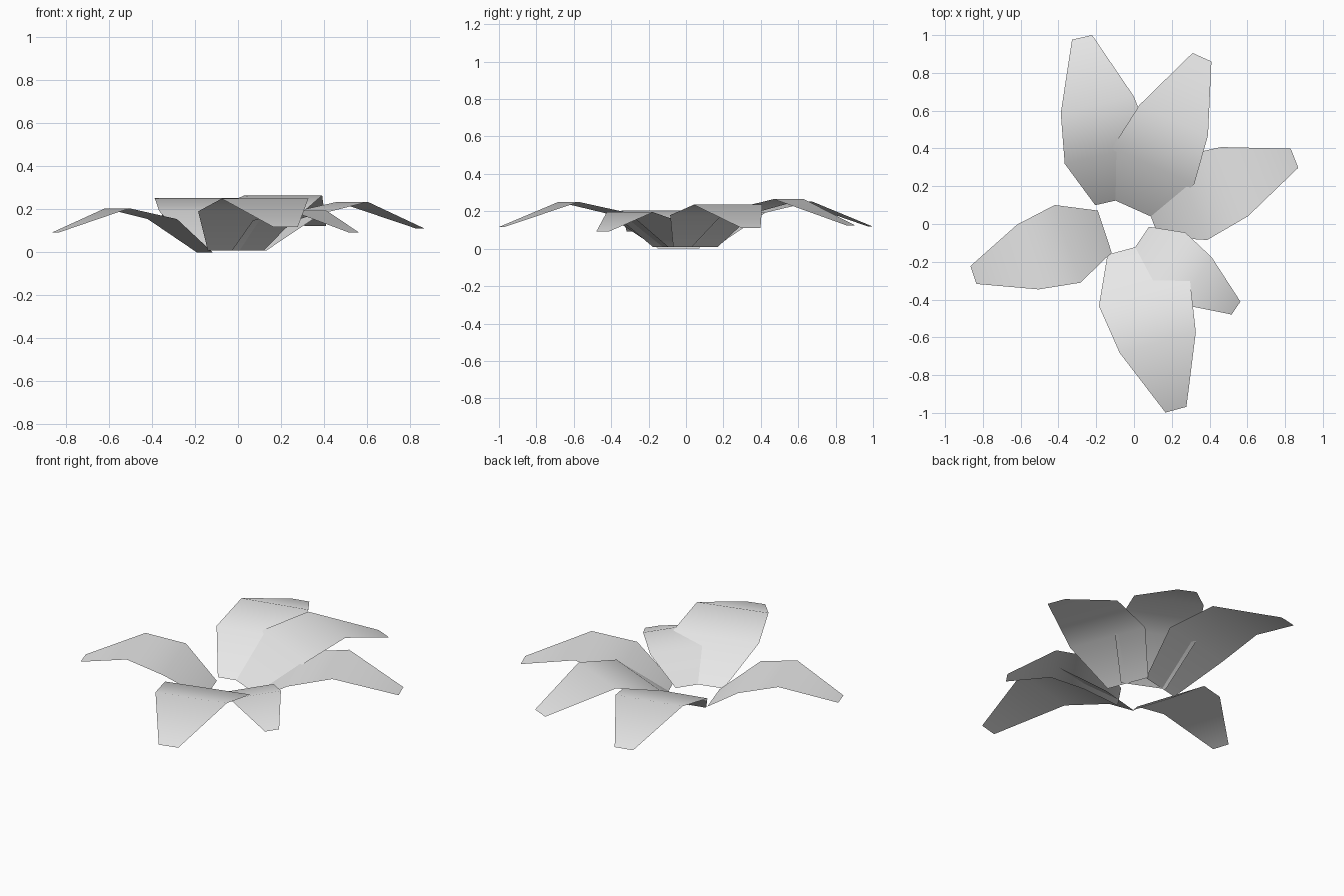
import bpy
from mathutils import Vector

cube = bpy.data.objects.get("Cube")
if cube:
    bpy.data.objects.remove(cube, do_unlink=True)

# One pale grey for every petal
grey = bpy.data.materials.new("pale_grey")
grey.use_nodes = True
colour = (0.8, 0.8, 0.8, 1)
grey.diffuse_color = colour
grey.node_tree.nodes["Principled BSDF"].inputs["Base Color"].default_value = colour

# Shared petal profile: fraction of length, of widest width, of peak height
PROFILE = [(0, 0.54, 0), (0.283, 1, 0.755), (0.585, 0.835, 1), (1, 0.23, 0.45)]


def petal(name, root, tip, width, peak, base_z=0.008):
    """Arched sheet that rises from its root and droops at its tip."""
    root, tip = Vector(root), Vector(tip)
    side = (tip - root).orthogonal().normalized()
    verts, faces = [], []
    for i, (along, wide, high) in enumerate(PROFILE):
        mid = root.lerp(tip, along)
        z = base_z + (peak - base_z) * high
        for s in (-1, 1):
            p = mid + side * (s * wide * width / 2)
            verts.append((p.x, p.y, z))
        if i:
            a = 2 * i
            faces.append((a - 2, a, a + 1, a - 1))
    mesh = bpy.data.meshes.new(name)
    mesh.from_pydata(verts, [], faces)
    mesh.materials.append(grey)
    mesh.update()
    # Petal tops face upward
    if mesh.polygons[0].normal.z < 0:
        mesh.flip_normals()
    mesh.shade_smooth()
    obj = bpy.data.objects.new(name, mesh)
    bpy.context.collection.objects.link(obj)


# Petals around the open centre
petal("right_petal", (-0.155, -0.04), (-0.85, -0.27), 0.433, 0.205, 0)
petal("back_right_petal", (-0.08, 0.128), (-0.275, 0.988), 0.475, 0.252)
petal("back_left_petal", (0.0, 0.08), (0.36, 0.883), 0.475, 0.265)
petal("left_petal", (0.085, 0.05), (0.85, 0.348), 0.47, 0.235)
petal("front_left_petal", (0.025, -0.095), (0.54, -0.445), 0.36, 0.195)
petal("front_petal", (-0.01, -0.127), (0.222, -0.983), 0.5, 0.25)
